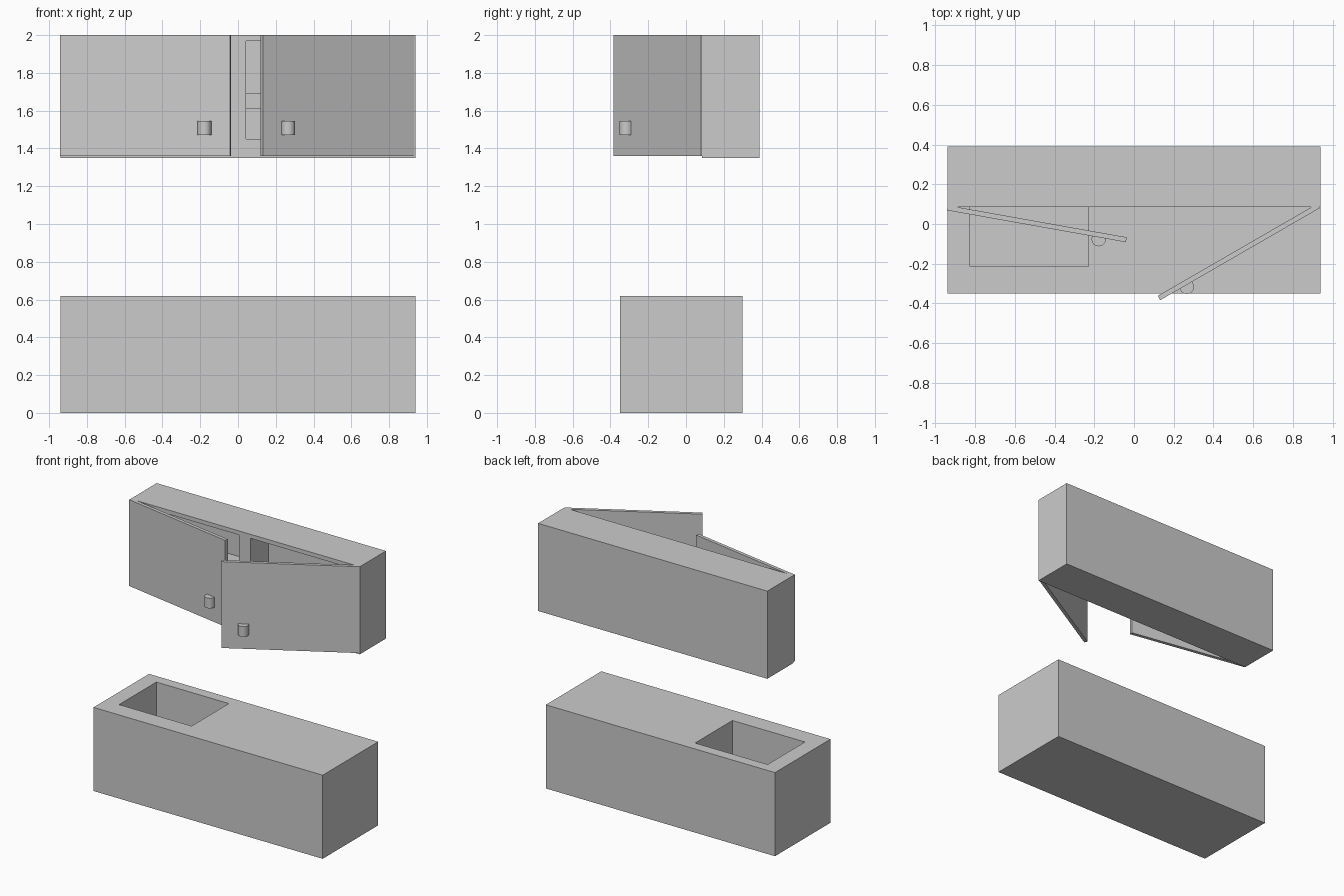
import bpy
from math import radians, pi, cos, sin
from mathutils import Matrix

if "Cube" in bpy.data.objects:
    bpy.data.objects.remove(bpy.data.objects["Cube"])


def prism(name, outline, z0, z1, matrix=Matrix()):
    """Extrude a counter-clockwise xy outline from z0 to z1."""
    n = len(outline)
    verts = [matrix @ Matrix.Translation((x, y, z)).to_translation()
             for z in (z0, z1) for x, y in outline]
    faces = [list(range(n))[::-1], list(range(n, 2 * n))]
    faces += [[i, (i + 1) % n, n + (i + 1) % n, n + i] for i in range(n)]
    mesh = bpy.data.meshes.new(name)
    mesh.from_pydata(verts, [], faces)
    obj = bpy.data.objects.new(name, mesh)
    bpy.context.collection.objects.link(obj)
    return obj


def box(name, x0, x1, y0, y1, z0, z1, matrix=Matrix()):
    return prism(name, [(x0, y0), (x1, y0), (x1, y1), (x0, y1)], z0, z1, matrix)


def cut(target, cutter):
    bpy.context.view_layer.objects.active = target
    mod = target.modifiers.new("cut", 'BOOLEAN')
    mod.operation = 'DIFFERENCE'
    mod.solver = 'EXACT'
    mod.object = cutter
    cutter.hide_render = True
    bpy.ops.object.modifier_apply(modifier=mod.name)
    bpy.data.objects.remove(cutter)


# Base counter with sunken basin
counter = box("base_counter", -0.94, 0.94, -0.35, 0.30, 0, 0.62)
cut(counter, box("basin_cutter", -0.825, -0.23, -0.215, 0.222, 0.27, 0.8))

# Wall cabinet with two open compartments, each with a recessed shelf
cabinet = box("wall_cabinet", -0.94, 0.94, 0.085, 0.39, 1.35, 2.0)
for side, x0, x1 in (("left", -0.89, -0.05), ("right", 0.042, 0.89)):
    cut(cabinet, box("compartment_cutter", x0, x1, -0.1, 0.295, 1.45, 1.97))
    box(side + "_shelf", x0, x1, 0.11, 0.295, 1.61, 1.69)

# Hinged doors with half-round knobs; local x runs from the hinge, front is -y
R, STEM = 0.036, 0.009
for side, hx, hy, angle, length, flip in (("left", -0.942, 0.069, -10.1, 0.915, 1),
                                          ("right", 0.935, 0.08, 30, 0.927, -1)):
    place = Matrix.Translation((hx, hy, 0)) @ Matrix.Rotation(radians(angle), 4, 'Z')
    xs = sorted((0, flip * length))
    box(side + "_door", *xs, 0, 0.025, 1.36, 2.0, place)
    kx = flip * 0.778
    arc = [(kx + R * cos(pi + pi * i / 16), -STEM + R * sin(pi + pi * i / 16))
           for i in range(17)]
    knob = prism(side + "_knob", arc + [(kx + R, 0), (kx - R, 0)], 1.47, 1.545, place)
    bpy.ops.object.select_all(action='DESELECT')
    knob.select_set(True)
    bpy.context.view_layer.objects.active = knob
    bpy.ops.object.shade_smooth_by_angle(angle=radians(30))
